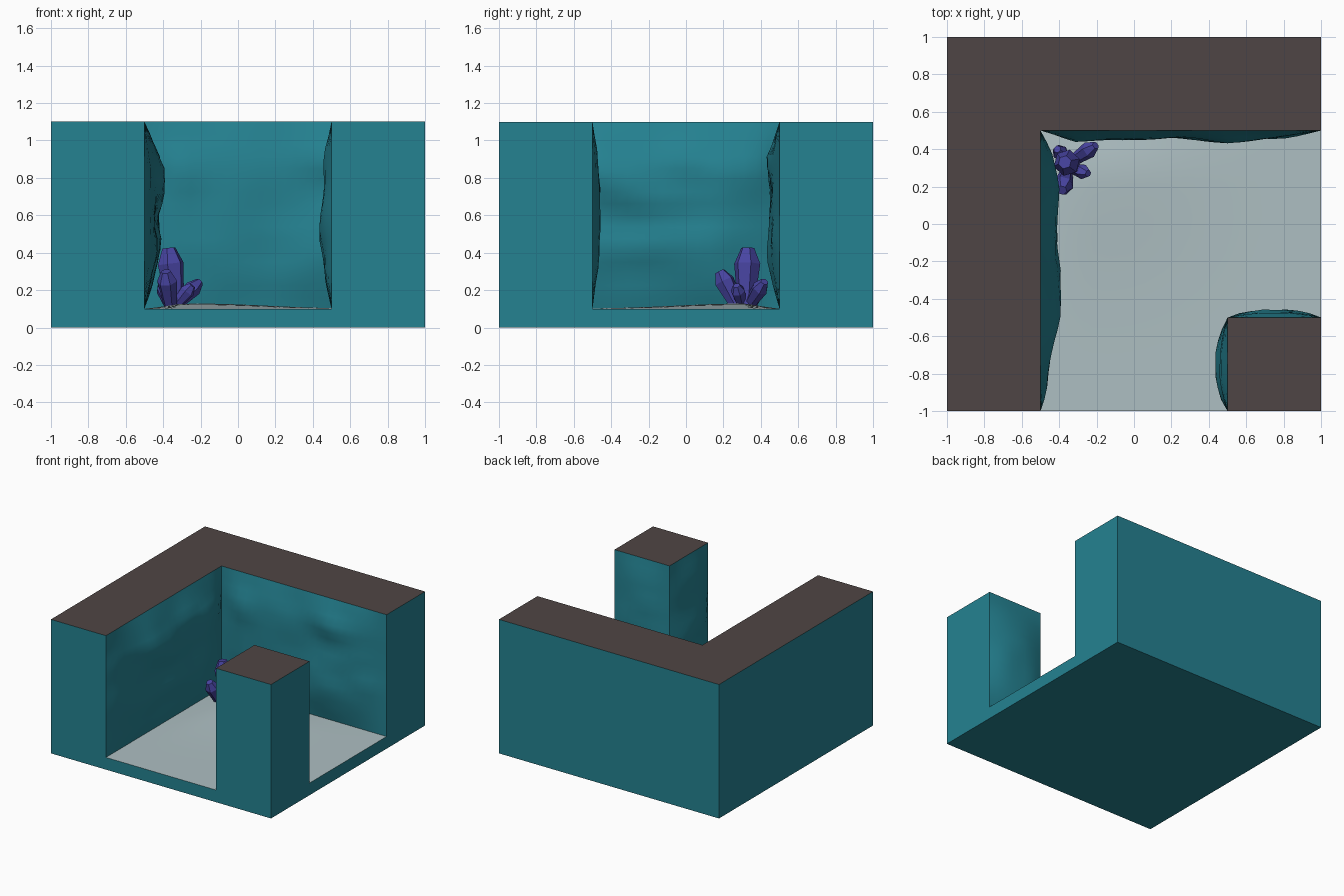
import bpy, bmesh, math
from mathutils import Vector, noise

if "Cube" in bpy.data.objects:
    bpy.data.objects.remove(bpy.data.objects["Cube"])


def material(name, rgb):
    m = bpy.data.materials.new(name)
    m.diffuse_color = (*rgb, 1)
    m.use_nodes = True
    m.node_tree.nodes["Principled BSDF"].inputs["Base Color"].default_value = m.diffuse_color
    return m


TEAL = material("teal rock", (0.018, 0.223, 0.285))
BROWN = material("dark brown top", (0.078, 0.060, 0.058))
GREY = material("pale grey floor", (0.42, 0.52, 0.54))
VIOLET = material("violet crystal", (0.065, 0.058, 0.36))


def finish(name, bm, mats, smooth=False):
    me = bpy.data.meshes.new(name)
    for f in bm.faces:
        f.smooth = smooth
    bm.to_mesh(me)
    bm.free()
    for m in mats:
        me.materials.append(m)
    ob = bpy.data.objects.new(name, me)
    bpy.context.collection.objects.link(ob)
    return ob


def block(name, outline, z0, z1, mats, skip=(), top=True, bottom=False):
    """Vertical prism over a counter-clockwise outline; skip leaves out side faces."""
    bm = bmesh.new()
    lo = [bm.verts.new((x, y, z0)) for x, y in outline]
    hi = [bm.verts.new((x, y, z1)) for x, y in outline]
    n = len(outline)
    for i in range(n):
        if i not in skip:
            j = (i + 1) % n
            bm.faces.new((lo[i], lo[j], hi[j], hi[i]))
    if top:
        bm.faces.new(hi).material_index = len(mats) - 1
    if bottom:
        bm.faces.new(lo[::-1])
    return finish(name, bm, mats)


def profile(points, t):
    for (a, va), (b, vb) in zip(points, points[1:]):
        if t <= b:
            return va + (vb - va) * (t - a) / (b - a)
    return points[-1][1]


def sheet(name, origin, u, v, nu, nv, depth, mat):
    """Grid over origin + s*u + t*v pushed out along its normal by depth(s, t)."""
    o, u, v = Vector(origin), Vector(u), Vector(v)
    n = u.cross(v).normalized()
    bm = bmesh.new()
    g = [[bm.verts.new(o + u * (i / nu) + v * (j / nv) + n * depth(i / nu, j / nv))
          for j in range(nv + 1)] for i in range(nu + 1)]
    for i in range(nu):
        for j in range(nv):
            bm.faces.new((g[i][j], g[i + 1][j], g[i + 1][j + 1], g[i][j + 1]))
    return finish(name, bm, [mat], True)


def rocky(along, up, size, length, seed):
    def depth(s, t):
        k = noise.noise(Vector((s * length * 3.0, t * 5.5, seed)))
        return size * profile(along, s) * profile(up, t) * (0.86 + 0.45 * k)
    return depth


# base slab and the slightly domed floor
block("base_slab", [(-1, -1), (1, -1), (1, 1), (-1, 1)], 0, 0.1, [TEAL], top=False, bottom=True)


def dome(s, t):
    x, y = -0.5 + 1.5 * s, -1 + 1.5 * t
    edge = min(1, 8 * min(s, 1 - s, t, 1 - t))
    return 0.028 * edge * math.exp(-((x + 0.2) ** 2 + (y - 0.3) ** 2) / 0.25)


sheet("floor", (-0.5, -1, 0.1), (1.5, 0, 0), (0, 1.5, 0), 16, 16, dome, GREY)

# corner wall and pillar, their inner sides left open for the rocky faces
block("corner_wall", [(-1, -1), (-0.5, -1), (-0.5, 0.5), (1, 0.5), (1, 1), (-1, 1)],
      0.1, 1.1, [TEAL, BROWN], skip=(1, 2))
block("pillar", [(0.5, -1), (1, -1), (1, -0.5), (0.5, -0.5)],
      0.1, 1.1, [TEAL, BROWN], skip=(2, 3))

# rocky inner faces
sheet("left_rock_face", (-0.5, -1, 0.1), (0, 1.5, 0), (0, 0, 1), 24, 16,
      rocky([(0, 0), (.07, .35), (.33, .8), (.5, 1), (.8, .85), (.93, .5), (1, 0)],
            [(0, 0), (.1, .35), (.25, .65), (.4, .95), (.75, 1), (.9, .45), (1, 0)],
            0.115, 1.5, 1.3), TEAL)
sheet("back_rock_face", (-0.5, 0.5, 0.1), (1.5, 0, 0), (0, 0, 1), 24, 16,
      rocky([(0, 0), (.12, .85), (.3, .8), (.47, .6), (.67, 1), (.85, .7), (1, 0)],
            [(0, 0), (.15, .55), (.4, 1), (.6, .75), (.8, .9), (.92, .4), (1, 0)],
            0.08, 1.5, 7.7), TEAL)
HUMP = [(0, 0), (.15, .6), (.35, 1), (.65, 1), (.85, .6), (1, 0)]
sheet("pillar_left_rock_face", (0.5, -0.5, 0.1), (0, -0.5, 0), (0, 0, 1), 8, 14,
      rocky(HUMP, HUMP, 0.062, 0.5, 3.1), TEAL)
sheet("pillar_back_rock_face", (1, -0.5, 0.1), (-0.5, 0, 0), (0, 0, 1), 8, 14,
      rocky(HUMP, HUMP, 0.046, 0.5, 5.9), TEAL)


# crystal cluster: tapered six-sided shafts with blunt tips
def crystal(name, foot, tip, r):
    foot, tip = Vector(foot), Vector(tip)
    turn = (tip - foot).to_track_quat('Z', 'Y')
    length = (tip - foot).length
    bm = bmesh.new()
    rings = []
    for h, k in ((0, 0.6), (0.74, 1), (1, 0.5)):
        rings.append([bm.verts.new(foot + turn @ Vector((
            r * k * math.cos(a * math.pi / 3), r * k * math.sin(a * math.pi / 3), h * length)))
            for a in range(6)])
    for lo, hi in zip(rings, rings[1:]):
        for i in range(6):
            j = (i + 1) % 6
            bm.faces.new((lo[i], lo[j], hi[j], hi[i]))
    bm.faces.new(rings[-1])
    bm.faces.new(rings[0][::-1])
    finish(name, bm, [VIOLET])


crystal("tall_crystal", (-0.33, 0.32, 0.10), (-0.37, 0.33, 0.425), 0.072)
crystal("front_crystal", (-0.36, 0.28, 0.10), (-0.385, 0.18, 0.30), 0.055)
crystal("back_crystal", (-0.34, 0.33, 0.11), (-0.205, 0.42, 0.245), 0.045)
crystal("right_crystal", (-0.34, 0.30, 0.11), (-0.245, 0.27, 0.225), 0.040)
crystal("left_crystal", (-0.36, 0.34, 0.10), (-0.41, 0.40, 0.24), 0.042)
